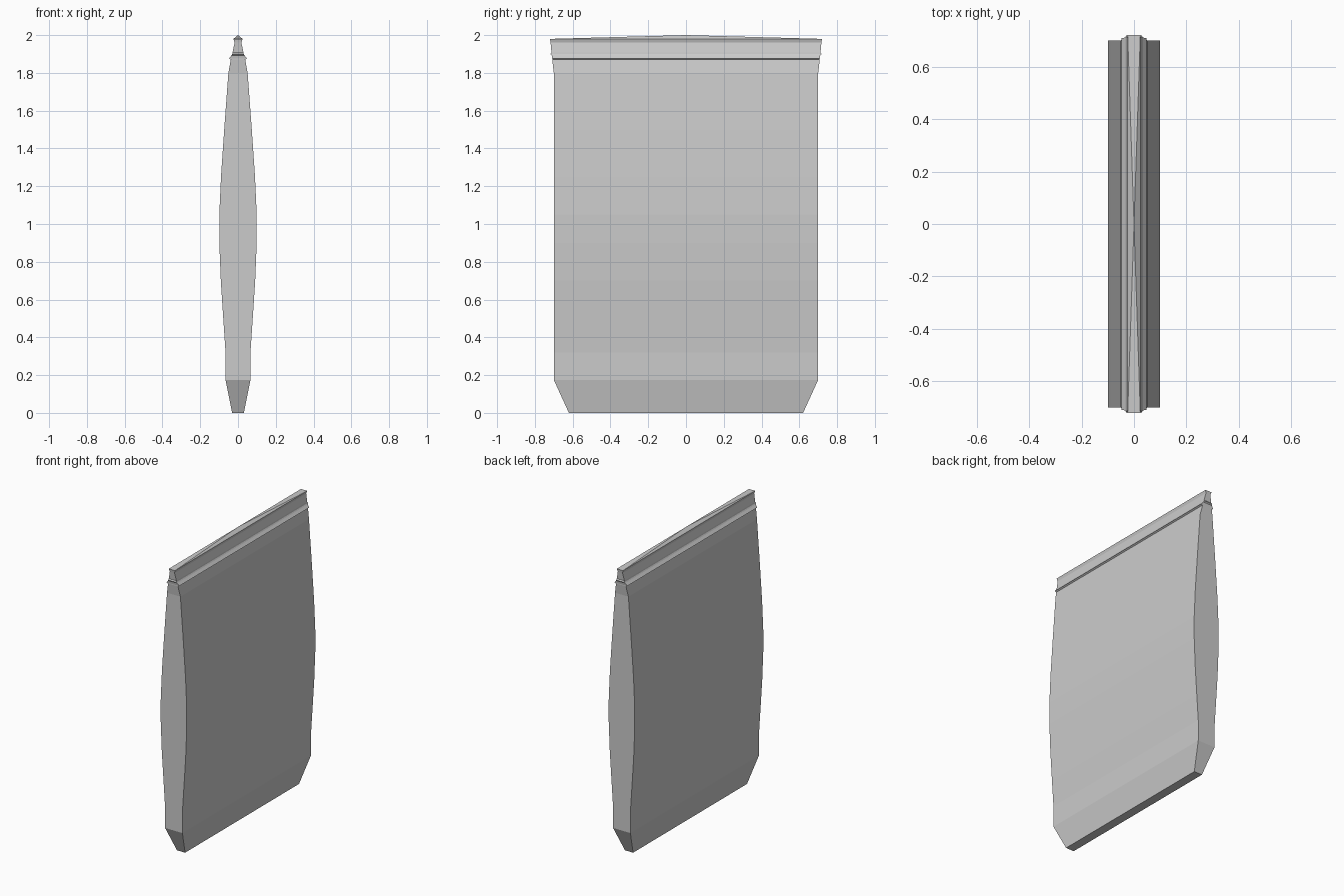
import bpy, bmesh

if "Cube" in bpy.data.objects:
    bpy.data.objects.remove(bpy.data.objects["Cube"])

# Cross-sections from bottom to top: height, half thickness, half width
RINGS = [
    (0.00, 0.031, 0.62), (0.175, 0.066, 0.70), (0.32, 0.066, 0.70),
    (0.50, 0.078, 0.70), (0.70, 0.091, 0.70), (0.90, 0.099, 0.70),
    (1.05, 0.099, 0.70), (1.25, 0.090, 0.70), (1.50, 0.073, 0.70),
    (1.80, 0.051, 0.70), (1.87, 0.038, 0.708),
    # overhanging zip ridge
    (1.876, 0.048, 0.708), (1.893, 0.034, 0.711), (1.90, 0.030, 0.718),
    (1.908, 0.029, 0.712),
    # top seal
    (1.96, 0.018, 0.717), (1.98, 0.024, 0.72),
]

bm = bmesh.new()


def ring(z, hx, hy):
    return [bm.verts.new((sx * hx, sy * hy, z))
            for sx, sy in ((-1, -1), (1, -1), (1, 1), (-1, 1))]


loops = [ring(*r) for r in RINGS]

# Pouch walls
for a, b in zip(loops, loops[1:]):
    for i in range(4):
        j = (i + 1) % 4
        bm.faces.new((a[i], a[j], b[j], b[i]))

# Flat base and shallow peaked top
bm.faces.new(loops[0][::-1])
apex = bm.verts.new((0, 0, 2.0))
for i in range(4):
    bm.faces.new((loops[-1][i], loops[-1][(i + 1) % 4], apex))

bmesh.ops.recalc_face_normals(bm, faces=bm.faces)
mesh = bpy.data.meshes.new("pouch")
bm.to_mesh(mesh)
bm.free()
pouch = bpy.data.objects.new("pouch", mesh)
bpy.context.collection.objects.link(pouch)
